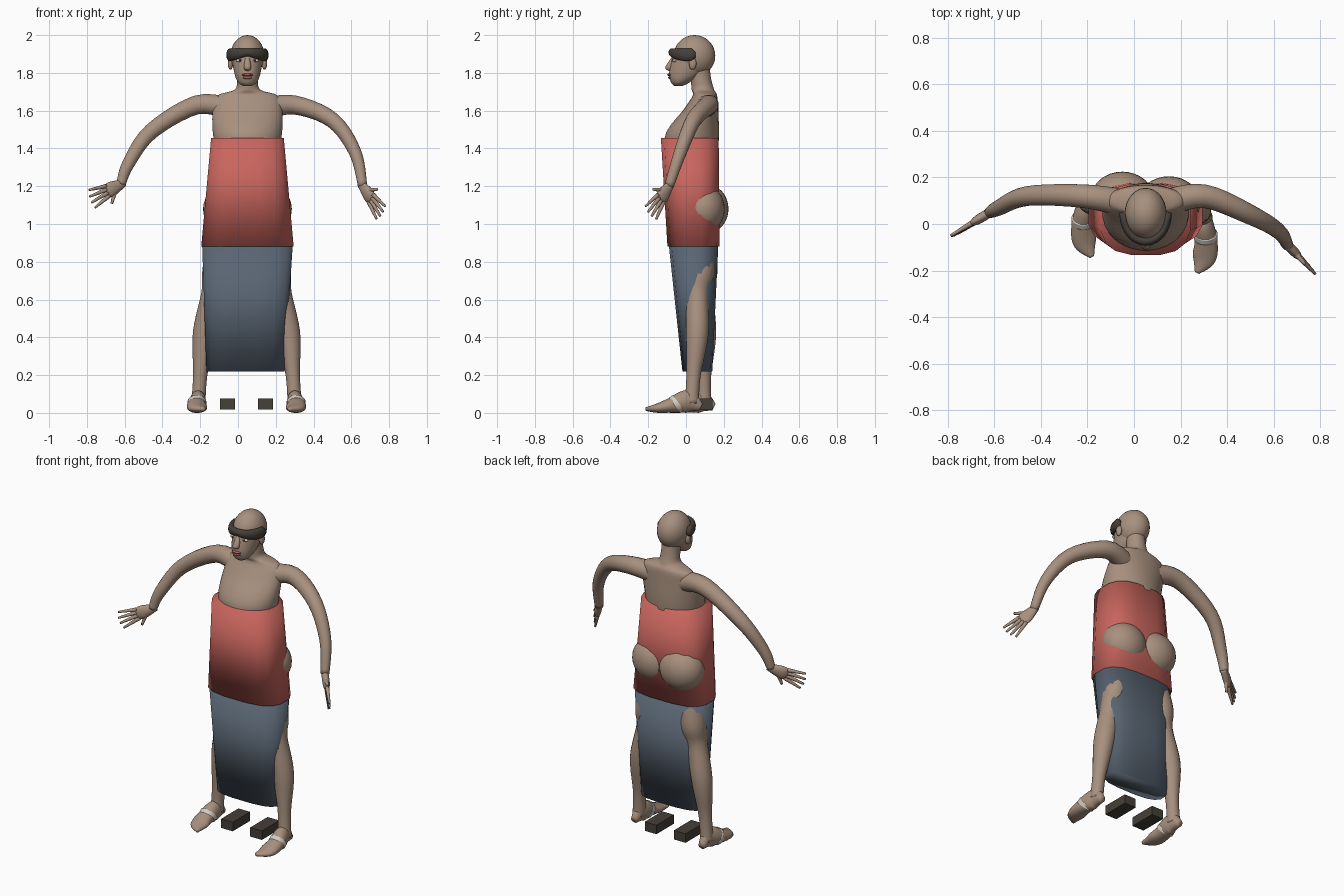
import bpy, bmesh, math
from mathutils import Vector

old = bpy.data.objects.get("Cube")
if old:
    bpy.data.objects.remove(old, do_unlink=True)


def material(name, red, green, blue):
    mat = bpy.data.materials.new(name)
    mat.use_nodes = True
    mat.diffuse_color = (red, green, blue, 1)
    shader = mat.node_tree.nodes["Principled BSDF"]
    shader.inputs["Base Color"].default_value = mat.diffuse_color
    return mat


SKIN = material("skin", 0.39, 0.28, 0.21)
RED = material("red cloth", 0.58, 0.13, 0.11)
BLUE = material("slate cloth", 0.1, 0.13, 0.17)
DARK = material("dark brown", 0.06, 0.05, 0.04)
STRAP = material("pale strap", 0.65, 0.6, 0.54)
LIP = material("lip red", 0.35, 0.12, 0.1)
WHITE = material("eye white", 0.7, 0.66, 0.62)
IRIS = material("iris brown", 0.03, 0.02, 0.02)
X, Y, Z = Vector((1, 0, 0)), Vector((0, 1, 0)), Vector((0, 0, 1))
CX = 0.05  # middle of the body
SIDES = (("left", 1), ("right", -1))


def spline(points, steps):
    """Smoothly fill in sections between the given ones."""
    points = [Vector(p) for p in points]
    last = len(points) - 1
    filled = []
    for i in range(last):
        before, start = points[max(i - 1, 0)], points[i]
        end, after = points[i + 1], points[min(i + 2, last)]
        lead, trail = (end - before) / 2, (after - start) / 2
        for k in range(steps):
            t = k / steps
            ease = t * t * (3 - 2 * t)
            filled.append(start.lerp(end, ease) + lead * t * (1 - t) ** 2
                          - trail * t * t * (1 - t))
    return filled + [points[last]]


def loft(name, mat, sections, ref=X, upright=False, steps=5, sides=20, power=1):
    """Skin sections (x, y, z, radius along ref, other radius) into a closed tube."""
    bm = bmesh.new()
    sections = spline(sections, steps)
    centres = [Vector(s[:3]) for s in sections]
    rings = []
    for i, (centre, section) in enumerate(zip(centres, sections)):
        heading = centres[min(i + 1, len(centres) - 1)] - centres[max(i - 1, 0)]
        heading = Z if upright else heading.normalized()
        across = (ref - heading * ref.dot(heading)).normalized()
        other = heading.cross(across)
        ring = []
        for k in range(sides):
            angle = math.tau * (k + 0.5) / sides
            c, s = (math.copysign(abs(v) ** power, v)
                    for v in (math.cos(angle), math.sin(angle)))
            ring.append(bm.verts.new(centre + across * c * section[3]
                                     + other * s * section[-1]))
        rings.append(ring)
    for low, high in zip(rings, rings[1:]):
        for k in range(sides):
            bm.faces.new((low[k - 1], low[k], high[k], high[k - 1]))
    bm.faces.new(rings[0])
    bm.faces.new(rings[-1])
    bmesh.ops.recalc_face_normals(bm, faces=bm.faces)
    for face in bm.faces:
        face.smooth = True
    mesh = bpy.data.meshes.new(name)
    bm.to_mesh(mesh)
    bm.free()
    mesh.materials.append(mat)
    bpy.context.collection.objects.link(bpy.data.objects.new(name, mesh))


def limb(name, path, thick, thin, sides=16):
    """A round tube tapering evenly along its path."""
    span = len(path) - 1
    loft(name, SKIN, [(*p, thick + (thin - thick) * i / span) for i, p in enumerate(path)],
         ref=Y, sides=sides)


def ball(name, mat, centre, radii):
    bpy.ops.mesh.primitive_uv_sphere_add(segments=32, ring_count=16, location=centre)
    ob = bpy.context.object
    ob.name, ob.scale = name, radii
    ob.data.materials.append(mat)
    bpy.ops.object.shade_smooth()


# Torso and neck
loft("torso", SKIN, [
    (CX, 0.07, 0.93, 0.17, 0.09), (CX, 0.06, 1.25, 0.13, 0.09), (CX, 0.03, 1.45, 0.18, 0.145),
    (CX, 0.08, 1.61, 0.185, 0.09), (CX, 0.1, 1.68, 0.16, 0.065), (CX, 0.09, 1.71, 0.07, 0.06),
    (CX, 0.08, 1.76, 0.055, 0.055), (CX, 0.07, 1.83, 0.055, 0.055)], upright=True, sides=32)
for side, s in SIDES:
    ball(side + "_buttock", SKIN, (CX + s * 0.1, 0.1 - s * 0.01, 1.08), (0.135, 0.115, 0.13))

# Head and face
ball("skull", SKIN, (CX, 0.045, 1.89), (0.09, 0.11, 0.11))
loft("face", SKIN, [
    (CX, -0.04, 1.73, 0.02, 0.02), (CX, -0.03, 1.75, 0.05, 0.05), (CX, 0, 1.8, 0.07, 0.09),
    (CX, 0.04, 1.9, 0.085, 0.11)], upright=True, sides=32)
loft("nose", SKIN, [
    (CX, -0.06, 1.89, 0.01), (CX, -0.09, 1.83, 0.02), (CX, -0.08, 1.81, 0.01)],
     upright=True)
ball("upper_lip", LIP, (CX, -0.085, 1.79), (0.03, 0.015, 0.008))
ball("lower_lip", LIP, (CX, -0.08, 1.775), (0.025, 0.015, 0.009))
for side, s in SIDES:
    ball(side + "_ear", SKIN, (CX + s * 0.09, 0.035, 1.85), (0.014, 0.02, 0.033))
    ball(side + "_eye", WHITE, (CX + s * 0.04, -0.06, 1.866), (0.02, 0.01, 0.009))
    ball(side + "_iris", IRIS, (CX + s * 0.04, -0.066, 1.866), (0.007, 0.006, 0.007))

# Band wrapped round the brow, fuller at the temples
band = []
for degrees in range(-95, 96, 10):
    a = math.radians(degrees)
    edge = abs(math.sin(a))
    height = 0.016 if abs(degrees) > 90 else 0.02 + 0.014 * edge
    band.append((CX + 0.094 * math.sin(a), 0.04 - 0.115 * math.cos(a),
                 1.91 - 0.015 * edge, height, 0.018))
loft("brow_band", DARK, band, ref=Z, steps=1)


def hand(side, wrist, forward, toward_thumb):
    """A flat palm with four fanned fingers and a thumb."""
    wrist, forward = Vector(wrist), Vector(forward).normalized()
    spread = Vector(toward_thumb).normalized()
    knuckles = wrist + forward * 0.09
    loft(side + "_palm", SKIN, [
        (*(wrist - forward * 0.02), 0.02, 0.02), (*wrist.lerp(knuckles, 0.7), 0.04, 0.02),
        (*(knuckles + forward * 0.01), 0.03, 0.01)], ref=spread)
    for i in range(4):
        offset = i - 1.5
        base = knuckles + spread * offset * 0.018
        reach = forward * (0.12 - 0.01 * abs(offset)) + spread * offset * 0.015
        limb(f"{side}_finger_{i + 1}", [base, base + reach], 0.012, 0.006, sides=10)
    base = wrist + forward * 0.03
    limb(side + "_thumb", [base, base + forward * 0.06 + spread * 0.07], 0.015, 0.007, sides=10)


# Arms and hands, the left one swung further forward
left_wrist, right_wrist = (0.66, -0.09, 1.2), (-0.62, 0.05, 1.21)
limb("left_arm", [(0.14, 0.09, 1.61), (0.3, 0.12, 1.63), (0.5, 0.04, 1.55),
                  (0.62, -0.03, 1.38), left_wrist], 0.06, 0.025)
limb("right_arm", [(-0.04, 0.09, 1.61), (-0.22, 0.12, 1.63), (-0.46, 0.12, 1.49),
                   (-0.58, 0.07, 1.32), right_wrist], 0.06, 0.025)
hand("left", left_wrist, (0.11, -0.11, -0.16), (0.4, -0.5, 0.6))
hand("right", right_wrist, (-0.16, -0.1, -0.08), (0.3, 0.1, -0.9))

# Legs, feet and straps; the right side is mirrored and stands further back
leg = [(0.18, 0.07, 0.9, 0.07), (0.205, 0.075, 0.75, 0.075), (0.225, 0.06, 0.63, 0.06),
       (0.27, 0.06, 0.42, 0.06), (0.29, 0.04, 0.2, 0.038), (0.3, 0.03, 0.05, 0.038)]
foot = [(0.3, 0.08, 0.03, 0.02, 0.02), (0.3, 0.01, 0.06, 0.04, 0.06),
        (0.31, -0.08, 0.04, 0.05, 0.04), (0.3, -0.15, 0.025, 0.05, 0.025),
        (0.27, -0.21, 0.02, 0.01, 0.01)]
strap = [(0.308, -0.04, 0.055, 0.051), (0.308, -0.06, 0.04, 0.051)]
for side, s in SIDES:
    for part, mat, sections in (("leg", SKIN, leg), ("foot", SKIN, foot),
                                ("foot_strap", STRAP, strap)):
        if s < 0:
            sections = [(0.09 - x, y + 0.07 * (1 - z), z, *radii)
                        for x, y, z, *radii in sections]
        loft(f"{side}_{part}", mat, sections)

# Clothing: closed tapered tubes with squarish corners
for name, mat, bottom, top in (
        ("skirt", BLUE, (0.04, 0.06, 0.22, 0.21, 0.08), (CX, 0.04, 0.89, 0.243, 0.133)),
        ("wrap_top", RED, (CX, 0.04, 0.88, 0.248, 0.14), (CX, 0.02, 1.455, 0.195, 0.155))):
    loft(name, mat, [bottom, top], upright=True, steps=1, sides=16, power=0.7)

# Loose blocks on the ground
for side, s in SIDES:
    bpy.ops.mesh.primitive_cube_add(size=1, location=(0.045 + s * 0.1, 0.055, 0.047))
    block = bpy.context.object
    block.name, block.scale = side + "_block", (0.08, 0.17, 0.056)
    block.data.materials.append(DARK)
